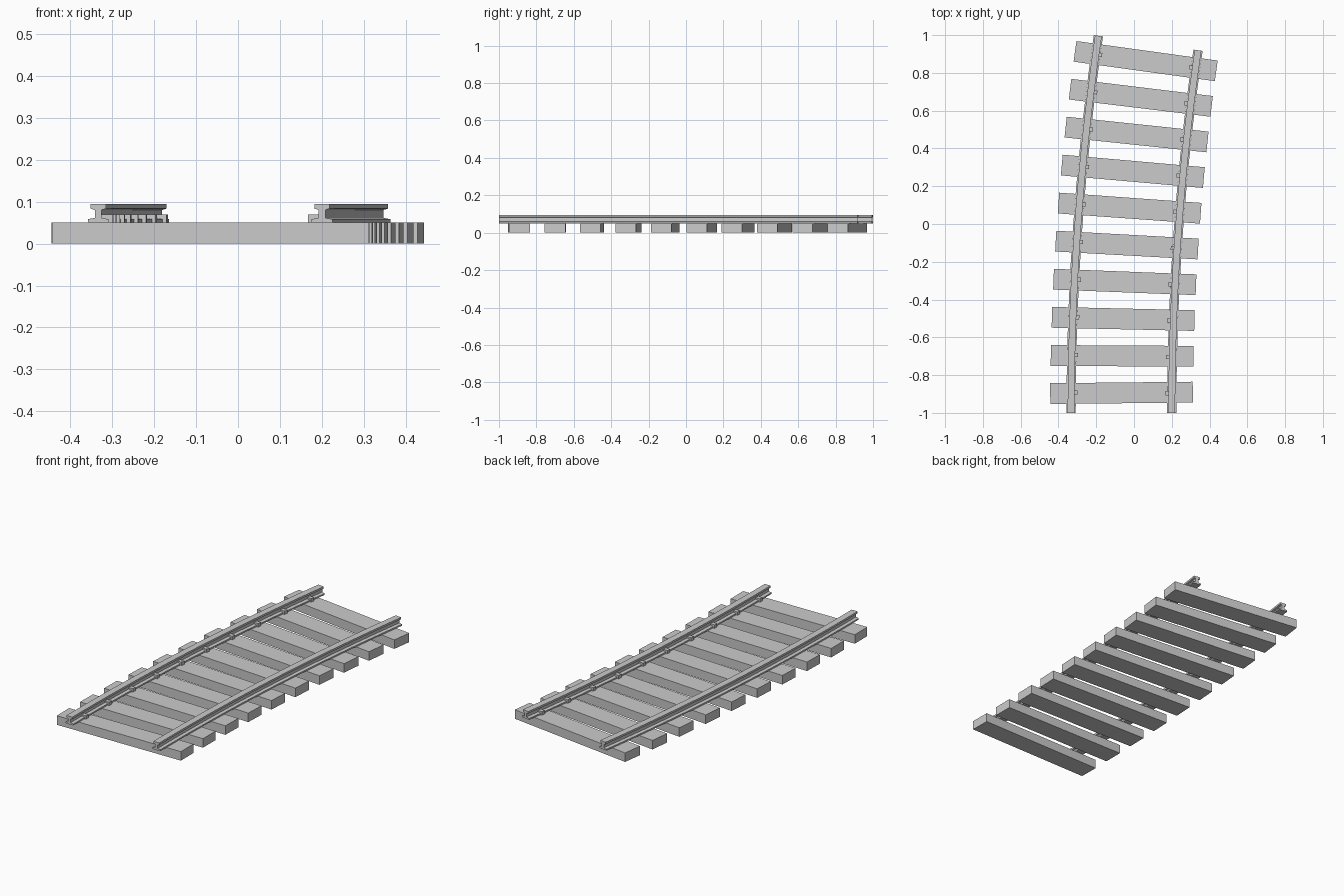
import bpy, bmesh, math

if "Cube" in bpy.data.objects:
    bpy.data.objects.remove(bpy.data.objects["Cube"])

R = 13.87                 # radius of the left (outer) rail
GAUGE = 0.533
CX, CY = -0.333 + R, -1.0  # centre of the curve
SWEEP = math.asin(2 / (R + 0.0245))
TIES = 10


def on_curve(offset, a):
    """Point at a sideways offset from the left rail, at angle a."""
    r = R - offset
    return CX - r * math.cos(a), CY + r * math.sin(a)


def finish(name, bm):
    bmesh.ops.recalc_face_normals(bm, faces=bm.faces)
    me = bpy.data.meshes.new(name)
    bm.to_mesh(me)
    bm.free()
    ob = bpy.data.objects.new(name, me)
    bpy.context.collection.objects.link(ob)
    return ob


def box(name, size, loc, turn):
    bm = bmesh.new()
    bmesh.ops.create_cube(bm, size=1)
    bmesh.ops.scale(bm, vec=size, verts=bm.verts)
    ob = finish(name, bm)
    ob.location = loc
    ob.rotation_euler.z = -turn
    return ob


# I-shaped rail section: half width, height
half = [(0.0245, 0.05), (0.0245, 0.058), (0.008, 0.061),
        (0.008, 0.080), (0.018, 0.083), (0.018, 0.094)]
section = half + [(-x, z) for x, z in reversed(half)]


def rail(name, offset, steps=20):
    bm = bmesh.new()
    rings = []
    for i in range(steps + 1):
        a = SWEEP * i / steps
        rings.append([bm.verts.new((*on_curve(offset + x, a), z)) for x, z in section])
    n = len(section)
    for r0, r1 in zip(rings, rings[1:]):
        for j in range(n):
            k = (j + 1) % n
            bm.faces.new((r0[j], r0[k], r1[k], r1[j]))
    bm.faces.new(rings[0])
    bm.faces.new(rings[-1])
    return finish(name, bm)


rail("left_rail", 0)
rail("right_rail", GAUGE)

# Ties fan around the curve, each with a clip on the inner side of both rails
for i in range(TIES):
    a = (0.106 + 0.1958 * i) / (R - GAUGE / 2)
    turn = math.radians(-0.6 + 0.94 * i)
    x, y = on_curve(GAUGE / 2, a)
    box(f"tie_{i + 1}", (0.755, 0.11, 0.05), (x, y, 0.025), turn)
    for side, off in (("left", 0.021), ("right", GAUGE - 0.021)):
        cx, cy = on_curve(off, a)
        box(f"{side}_clip_{i + 1}", (0.026, 0.022, 0.02), (cx, cy, 0.059), a)
